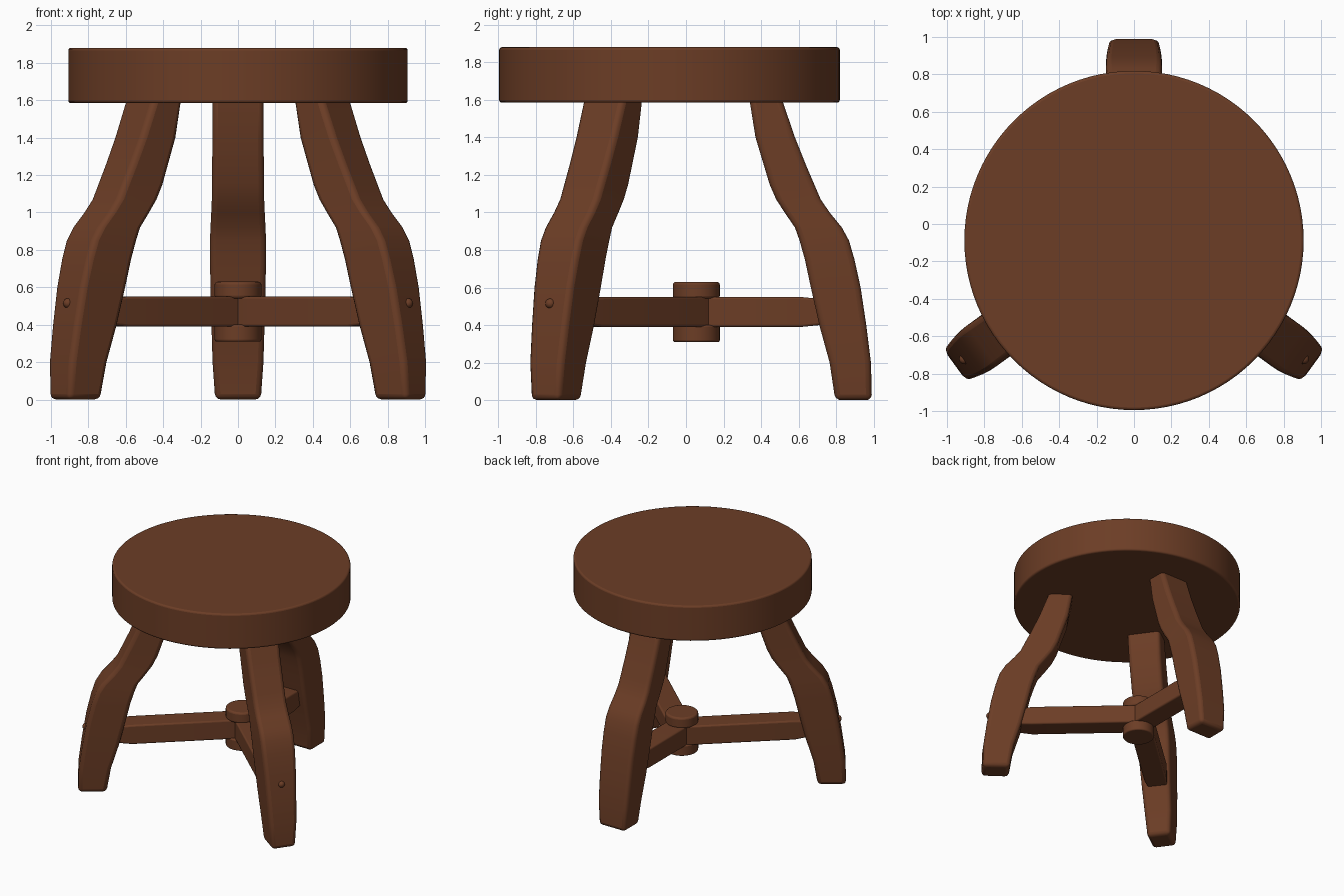
import bpy, bmesh, math
from mathutils import Matrix, Vector

cube = bpy.data.objects.get("Cube")
if cube:
    bpy.data.objects.remove(cube, do_unlink=True)

wood = bpy.data.materials.new("brown wood")
wood.use_nodes = True
BROWN = (0.15, 0.047, 0.019, 1)
wood.diffuse_color = BROWN
wood.node_tree.nodes["Principled BSDF"].inputs["Base Color"].default_value = BROWN


def finish(name, bm, bevel, segments=3):
    """Turn a bmesh into a bevelled, smooth shaded wooden object."""
    bmesh.ops.recalc_face_normals(bm, faces=bm.faces)
    mesh = bpy.data.meshes.new(name)
    bm.to_mesh(mesh)
    bm.free()
    mesh.materials.append(wood)
    obj = bpy.data.objects.new(name, mesh)
    bpy.context.collection.objects.link(obj)
    if bevel:
        mod = obj.modifiers.new("rounded edges", "BEVEL")
        mod.width, mod.segments = bevel, segments
        mod.limit_method, mod.angle_limit = "ANGLE", math.radians(50)
    bpy.ops.object.select_all(action="DESELECT")
    obj.select_set(True)
    bpy.context.view_layer.objects.active = obj
    bpy.ops.object.shade_smooth_by_angle(angle=math.radians(40))
    return obj


def loft(name, rings, bevel):
    """Skin a row of four-cornered sections and cap both ends."""
    bm = bmesh.new()
    rows = [[bm.verts.new(p) for p in ring] for ring in rings]
    for a, b in zip(rows, rows[1:]):
        for i in range(4):
            j = (i + 1) % 4
            bm.faces.new((a[i], a[j], b[j], b[i]))
    bm.faces.new(rows[0])
    bm.faces.new(rows[-1])
    return finish(name, bm, bevel)


def disc(name, radius, low, high, y, bevel, sides=64):
    bm = bmesh.new()
    bmesh.ops.create_cone(bm, cap_ends=True, segments=sides, radius1=radius,
                          radius2=radius, depth=high - low,
                          matrix=Matrix.Translation((0, y, (low + high) / 2)))
    return finish(name, bm, bevel)


# Leg profile: height, inner reach, outer reach, half width
PROFILE = [(0, .795, .99, .122), (.2, .765, .985, .136), (.4, .71, .96, .142),
           (.6, .665, .93, .147), (.75, .633, .897, .15), (.85, .605, .868, .15),
           (.92, .58, .83, .147), (1.0, .525, .765, .143), (1.07, .48, .717, .14),
           (1.15, .445, .683, .139), (1.25, .415, .64, .138),
           (1.4, .37, .58, .137), (1.62, .335, .505, .136)]


def leg(name, angle, origin_y, scale, shift, narrow):
    out = Vector((math.cos(angle), math.sin(angle), 0))
    side = Vector((-out.y, out.x, 0))
    rings = []
    for z, inner, outer, half in PROFILE:
        base = Vector((0, origin_y, z))
        near, far = (base + out * (r * scale + shift) for r in (inner, outer))
        # The side legs are slimmer at the foot than at the seat
        w = side * half * (narrow + (1 - narrow) * z / 1.62)
        rings.append((near - w, far - w, far + w, near + w))
    return loft(name, rings, .03)


def stretcher(name, end):
    start = Vector((0, .08, .47))
    end = Vector(end)
    along = (end - start).normalized()
    side = Vector((-along.y, along.x, 0))
    up = Vector((0, 0, .08))
    length = (end - start).length
    rings = []
    for d, s in ((0, 1), (length - .22, 1), (length - .1, .85), (length, .8)):
        c, w, h = start + along * d, side * .09 * s, up * s
        rings.append((c - w - h, c + w - h, c + w + h, c - w + h))
    return loft(name, rings, .012)


def peg(name, x):
    bm = bmesh.new()
    bmesh.ops.create_uvsphere(bm, u_segments=16, v_segments=10, radius=.027,
                              matrix=Matrix.Translation((x, -.722, .515)))
    return finish(name, bm, 0)


# Seat
disc("seat", .907, 1.585, 1.88, -.088, .014, 96)

# Legs, with stretchers meeting in the middle and pegs in the two front legs
leg("back_leg", math.pi / 2, 0, 1, 0, 1)
stretcher("back_stretcher", (0, .83, .47))
for label, sign in (("left", 1), ("right", -1)):
    angle = math.radians(-36 if sign > 0 else 216)
    leg(label + "_front_leg", angle, -.06, 1.11, .085, .78)
    stretcher(label + "_front_stretcher", (sign * .81, -.65, .47))
    peg(label + "_peg", sign * .908)

# Hub joining the stretchers
disc("hub_core", .08, .38, .56, .06, 0, 32)
disc("hub_cap", .125, .54, .63, .055, .015, 40)
disc("hub_base", .125, .31, .40, .055, .01, 40)
